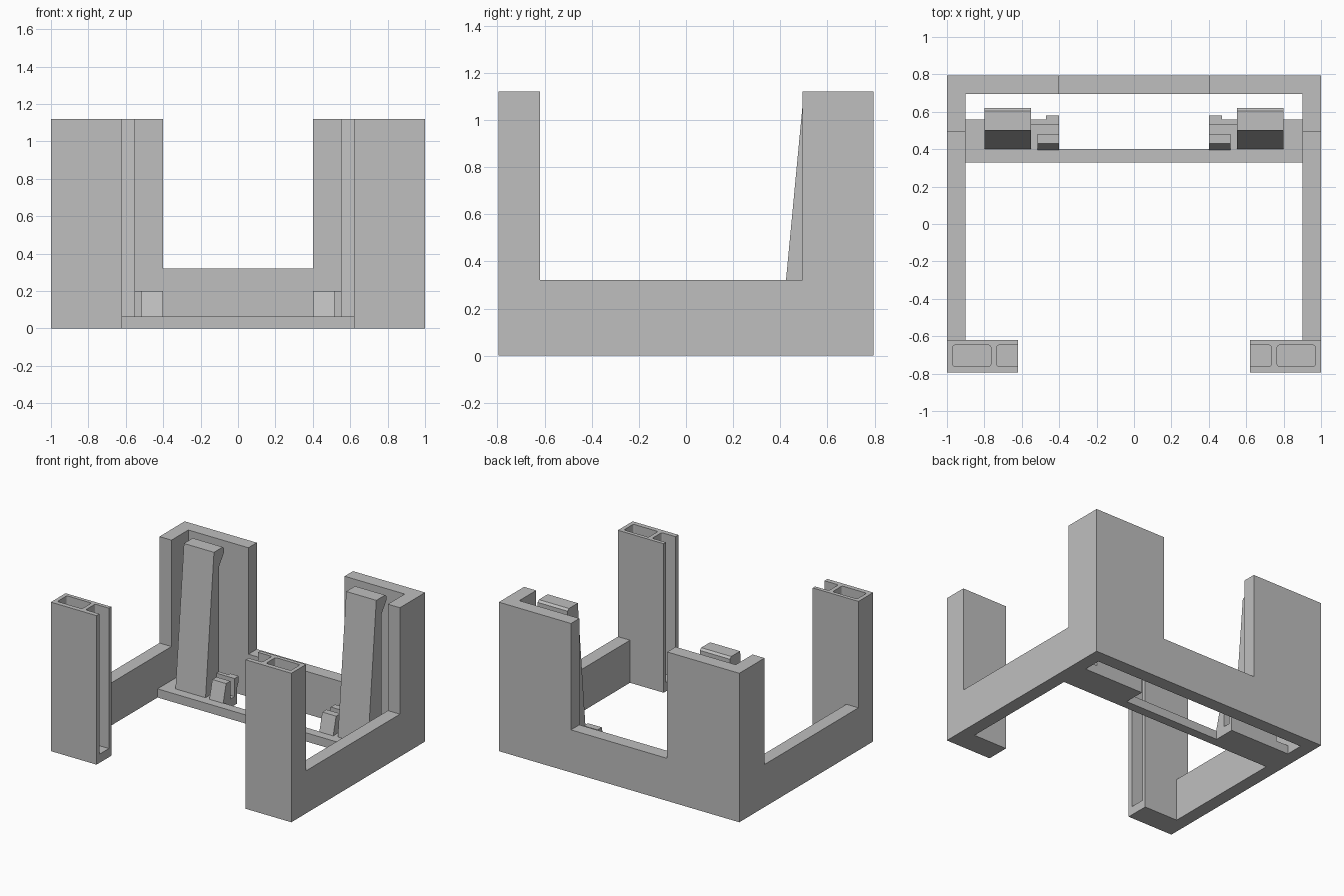
import bpy, bmesh, math
from mathutils import Vector

cube = bpy.data.objects.get("Cube")
if cube:
    bpy.data.objects.remove(cube, do_unlink=True)

grey = bpy.data.materials.new("plain_grey")
grey.use_nodes = True
colour = (0.52, 0.52, 0.52, 1)
grey.diffuse_color = colour
grey.node_tree.nodes["Principled BSDF"].inputs["Base Color"].default_value = colour

W, D, H = 1.0, 0.795, 1.12      # half width, half depth, tower height
LOW, WALL, BASE = 0.32, 0.1, 0.065
SIDES = (("left", 1), ("right", -1))


def prism(name, outline, lo, hi, axis="z", side=1):
    """Extrude an outline along z (outline is x, y) or along x (outline is y, z)."""
    def point(a, b, t):
        return Vector((a * side, b, t)) if axis == "z" else Vector((t * side, a, b))
    bm = bmesh.new()
    face = bm.faces.new([bm.verts.new(point(a, b, lo)) for a, b in outline])
    top = bmesh.ops.extrude_face_region(bm, geom=[face])["geom"]
    bmesh.ops.translate(bm, verts=[v for v in top if isinstance(v, bmesh.types.BMVert)],
                        vec=point(0, 0, hi) - point(0, 0, lo))
    bmesh.ops.recalc_face_normals(bm, faces=bm.faces)
    mesh = bpy.data.meshes.new(name)
    bm.to_mesh(mesh)
    bm.free()
    mesh.materials.append(grey)
    obj = bpy.data.objects.new(name, mesh)
    bpy.context.collection.objects.link(obj)
    return obj


def rect(x0, x1, y0, y1):
    return [(x0, y0), (x1, y0), (x1, y1), (x0, y1)]


def rounded(x0, x1, y0, y1, r=0.012, steps=3):
    pts = []
    corners = ((x1 - r, y1 - r), (x0 + r, y1 - r), (x0 + r, y0 + r), (x1 - r, y0 + r))
    for quarter, (cx, cy) in enumerate(corners):
        for i in range(steps + 1):
            a = math.pi / 2 * (quarter + i / steps)
            pts.append((cx + r * math.cos(a), cy + r * math.sin(a)))
    return pts


def cut(obj, cutter):
    mod = obj.modifiers.new("cut", "BOOLEAN")
    mod.operation, mod.solver, mod.object = "DIFFERENCE", "EXACT", cutter
    deps = bpy.context.evaluated_depsgraph_get()
    mesh = bpy.data.meshes.new_from_object(obj.evaluated_get(deps))
    obj.modifiers.clear()
    obj.data = mesh
    bpy.data.objects.remove(cutter, do_unlink=True)


# Low wall around the back and both sides
front = -0.62
inner = W - WALL
back = D - WALL
prism("low_wall", [(-W, front), (-inner, front), (-inner, back), (inner, back),
                   (inner, front), (W, front), (W, D), (-W, D)], 0, LOW)

# Beam joining the side walls
prism("cross_beam", rect(-inner, inner, 0.33, 0.4), 0, BASE)

for label, s in SIDES:
    # Tall angled corner at the back
    prism(f"{label}_back_corner", [(0.4, back), (inner, back), (inner, 0.495), (W, 0.495),
                                   (W, D), (0.4, D)], LOW, H, side=s)

    # Front column with a closed pocket and a slot open towards the middle
    column = prism(f"{label}_front_column", rect(0.62, W, -D, front), 0, H, side=s)
    cut(column, prism("pocket_cutter", rounded(0.765, 0.97, -0.76, -0.648), BASE, H + 0.1, side=s))
    cut(column, prism("slot_cutter", rounded(0.5, 0.735, -0.76, -0.648), BASE, H + 0.1, side=s))

    # Floor that carries the clips
    prism(f"{label}_clip_floor", rect(0.4, inner, 0.4, 0.56), 0, BASE, side=s)

    # Tall tapered clip with a hooked top
    prism(f"{label}_tall_clip", [(0.4, BASE), (0.5, H), (0.605, H), (0.62, H - 0.015),
                                 (0.62, H - 0.045), (0.56, H - 0.13), (0.56, BASE)],
          0.55, 0.8, axis="x", side=s)

    # Small sloped stop, and the low wall with a lip behind it
    prism(f"{label}_small_stop", [(0.395, BASE), (0.43, 0.2), (0.48, 0.2), (0.48, BASE)],
          0.4, 0.515, axis="x", side=s)
    prism(f"{label}_small_wall", rect(0.4, 0.55, 0.53, 0.56), BASE, 0.2, side=s)
    prism(f"{label}_small_lip", [(0.56, 0.12), (0.58, 0.16), (0.58, 0.2), (0.56, 0.2)],
          0.4, 0.47, axis="x", side=s)
